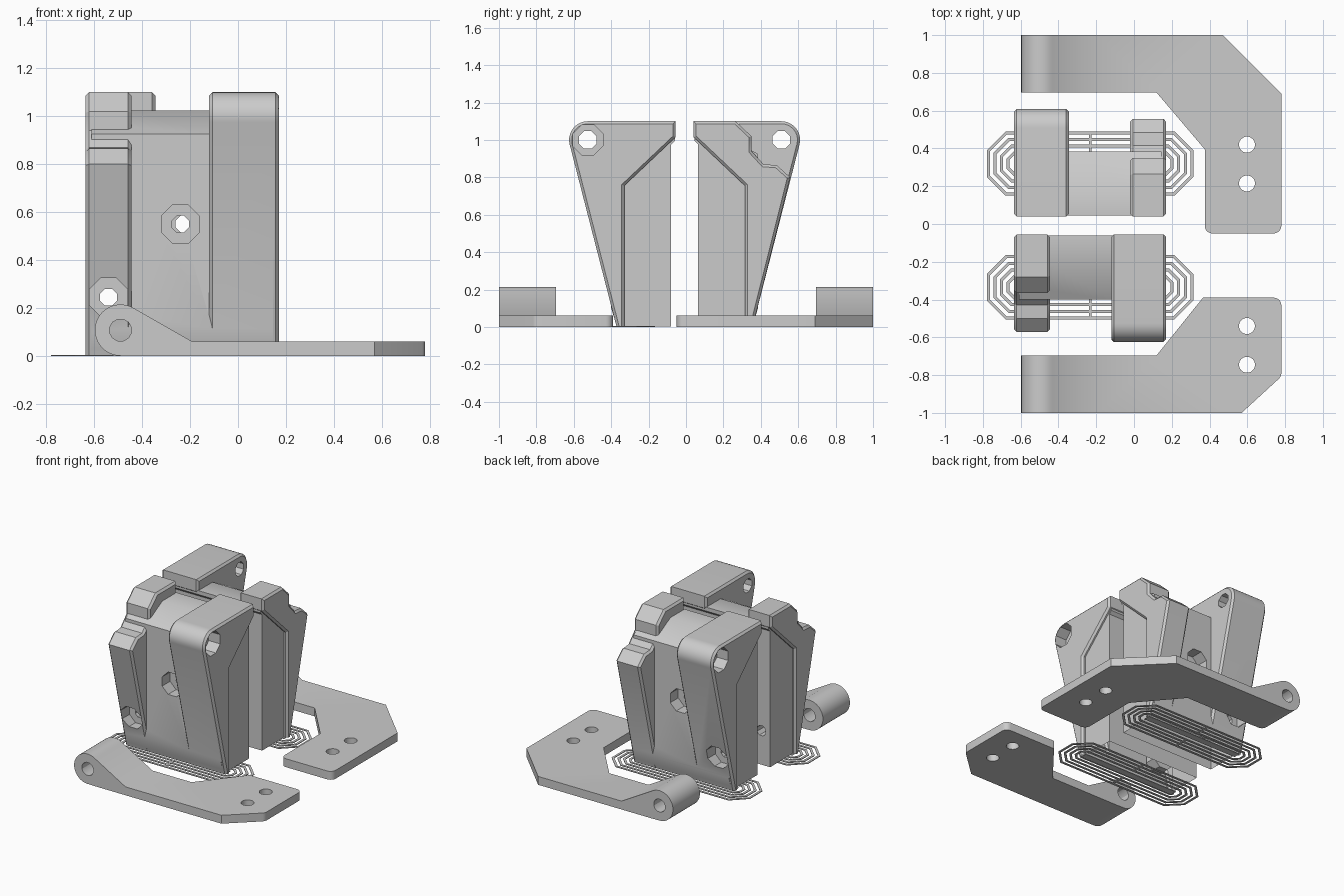
import bpy, bmesh, math
from mathutils import Matrix

if "Cube" in bpy.data.objects:
    bpy.data.objects.remove(bpy.data.objects["Cube"])

grey = bpy.data.materials.new("plain grey")
grey.diffuse_color = (0.6, 0.6, 0.6, 1)
grey.use_nodes = True
grey.node_tree.nodes["Principled BSDF"].inputs["Base Color"].default_value = grey.diffuse_color

# Place a 2D profile point (u, v) at depth d along an axis
PLACE = {"x": lambda u, v, d: (d, u, v),
         "y": lambda u, v, d: (u, d, v),
         "z": lambda u, v, d: (u, v, d)}


def prism(name, pts, axis, lo, hi, bevel=0.0):
    """Extrude a profile between lo and hi, optionally chamfering its two rims."""
    bm = bmesh.new()
    a = [bm.verts.new(PLACE[axis](u, v, lo)) for u, v in pts]
    b = [bm.verts.new(PLACE[axis](u, v, hi)) for u, v in pts]
    caps = [bm.faces.new(a), bm.faces.new(b)]
    rims = list(caps[0].edges) + list(caps[1].edges)
    n = len(pts)
    for i in range(n):
        j = (i + 1) % n
        bm.faces.new((a[i], a[j], b[j], b[i]))
    bmesh.ops.recalc_face_normals(bm, faces=bm.faces)
    if bevel:
        bmesh.ops.bevel(bm, geom=rims, offset=bevel, segments=1,
                        affect='EDGES', profile=0.5)
        bmesh.ops.recalc_face_normals(bm, faces=bm.faces)
    me = bpy.data.meshes.new(name)
    bm.to_mesh(me)
    bm.free()
    me.materials.append(grey)
    ob = bpy.data.objects.new(name, me)
    bpy.context.collection.objects.link(ob)
    return ob


def arc(cx, cy, r, a0, a1, n):
    return [(cx + r * math.cos(math.radians(a0 + (a1 - a0) * i / n)),
             cy + r * math.sin(math.radians(a0 + (a1 - a0) * i / n)))
            for i in range(n + 1)]


def ring_pts(cx, cy, apothem, n=8):
    """Regular polygon with flat sides facing the axes."""
    off = 180 / n
    return arc(cx, cy, apothem / math.cos(math.pi / n), off, off + 360, n)[:-1]


def top(me):
    return max((v.co.z for v in me.vertices), default=-1)


def combine(ob, others, mode):
    """Boolean each part in; if a step collapses the mesh, undo it and join plainly."""
    bpy.context.view_layer.objects.active = ob
    for o in others:
        before = ob.data.copy()
        m = ob.modifiers.new("join", 'BOOLEAN')
        m.operation, m.solver, m.object = mode, 'EXACT', o
        bpy.ops.object.modifier_apply(modifier=m.name)
        if top(ob.data) < top(before) - 0.01:
            bm = bmesh.new()
            bm.from_mesh(before)
            if mode == 'UNION':
                bm.from_mesh(o.data)
            bm.to_mesh(ob.data)
            bm.free()
        bpy.data.objects.remove(o)


def smooth(ob):
    bpy.ops.object.select_all(action='DESELECT')
    ob.select_set(True)
    bpy.context.view_layer.objects.active = ob
    bpy.ops.object.shade_smooth_by_angle(angle=math.radians(30))


# Hinge body: core block, wide pin cheek and notched cheek
inner = [(-0.366, -0.02), (-0.33, -0.02), (-0.33, 0.755), (-0.055, 1.015), (-0.055, 1.1)]
WIDE = inner + arc(-0.525, 1.0, 0.1, 90, 194.5, 10)
NOTCHED = inner + [(-0.28, 1.1), (-0.365, 1.02), (-0.365, 0.94), (-0.43, 0.87),
                   (-0.50, 0.865), (-0.572, 0.80)]
CORE = [(-0.06, 1.023), (-0.22, 1.023), (-0.40, 0.925), (-0.40, 0.1), (-0.36, -0.03),
        (-0.08, -0.03), (-0.08, 0.975), (-0.06, 0.995)]


def hinge_body(name, side_hole_x, turned):
    body = prism(name, CORE, "x", -0.61, 0.145)
    combine(body, [prism("wide_cheek", WIDE, "x", -0.12, 0.17, 0.014),
                   prism("notched_cheek", NOTCHED, "x", -0.635, -0.445, 0.014)], 'UNION')
    cuts = [prism("pin_hole", ring_pts(-0.525, 1.0, 0.047), "x", -0.2, 0.25),
            prism("pin_pocket", ring_pts(-0.525, 1.0, 0.08), "x", 0.08, 0.25)]
    for x, z, back in ((-0.24, 0.55, -0.31), (side_hole_x, 0.245, -0.34)):
        cuts += [prism("bolt_hole", ring_pts(x, z, 0.035), "y", -0.7, 0.0),
                 prism("bolt_pocket", ring_pts(x, z, 0.08), "y", -0.7, back)]
    combine(body, cuts, 'DIFFERENCE')
    # trim at the ground, leaving the underside open
    bm = bmesh.new()
    bm.from_mesh(body.data)
    bmesh.ops.bisect_plane(bm, geom=bm.verts[:] + bm.edges[:] + bm.faces[:],
                           plane_co=(0, 0, 0.002), plane_no=(0, 0, 1), clear_inner=True)
    bm.to_mesh(body.data)
    bm.free()
    if turned:
        body.data.transform(Matrix.Translation((-0.465, -0.015, 0)) @ Matrix.Rotation(math.pi, 4, 'Z'))
    smooth(body)


hinge_body("front_hinge_body", -0.54, False)
hinge_body("back_hinge_body", 0.075, True)


# Thin concentric brim rings under each body
def pill(cy, r):
    k = r * math.tan(math.pi / 8)
    out = []
    for s in (1, -1):
        cx = -0.2325 + s * 0.377
        out += [(cx + s * u, cy + s * v) for u, v in ((k, -r), (r, -k), (r, k), (k, r))]
    return out


def brim(name, cy):
    bm = bmesh.new()
    for r in (0.17, 0.135, 0.10, 0.065):
        loops = [[bm.verts.new((x, y, z)) for x, y in pill(cy, q)]
                 for q, z in ((r, 0), (r, 0.005), (r - 0.016, 0.005), (r - 0.016, 0))]
        for a, b in zip(loops, loops[1:] + loops[:1]):
            for i in range(8):
                j = (i + 1) % 8
                bm.faces.new((a[i], a[j], b[j], b[i]))
    # cross ties and centre strip
    for sx, sy, y in ((0.014, 0.11, 0.11), (0.014, 0.11, -0.11), (0.78, 0.05, 0)):
        m = Matrix.Translation((-0.2325, cy + y, 0.0025)) @ Matrix.Diagonal((sx, sy, 0.005, 1))
        bmesh.ops.create_cube(bm, size=1, matrix=m)
    bmesh.ops.recalc_face_normals(bm, faces=bm.faces)
    me = bpy.data.meshes.new(name)
    bm.to_mesh(me)
    bm.free()
    me.materials.append(grey)
    bpy.context.collection.objects.link(bpy.data.objects.new(name, me))


brim("front_brim", -0.335)
brim("back_brim", 0.32)

# Arms: flat bent plate with mounting holes and a raised pin knuckle
KNUCKLE = ([(-0.19, 0.0), (-0.19, 0.06)] + arc(-0.49, 0.108, 0.107, 57, 270, 24))


def arm(name, outline, y0, y1, holes):
    ob = prism(name, outline, "z", 0, 0.06)
    combine(ob, [prism("knuckle", KNUCKLE, "y", y0, y1)], 'UNION')
    cuts = [prism("pin_hole", ring_pts(-0.49, 0.108, 0.045, 12), "y", y0 - 0.1, y1 + 0.1)]
    cuts += [prism("screw_hole", ring_pts(0.598, y, 0.042, 20), "z", -0.1, 0.2) for y in holes]
    combine(ob, cuts, 'DIFFERENCE')
    smooth(ob)


arm("front_arm",
    [(-0.45, -1), (0.57, -1)] + arc(0.74, -0.79, 0.04, -45, 0, 3)
    + arc(0.74, -0.43, 0.04, 0, 90, 5) + [(0.365, -0.39), (0.12, -0.695), (-0.45, -0.695)],
    -1, -0.695, (-0.54, -0.745))
arm("back_arm",
    [(-0.45, 1), (0.47, 1), (0.78, 0.69)] + arc(0.74, -0.01, 0.04, 0, -90, 5)
    + arc(0.415, -0.01, 0.04, -90, -180, 5) + [(0.375, 0.395), (0.12, 0.695), (-0.45, 0.695)],
    0.695, 1, (0.42, 0.215))
